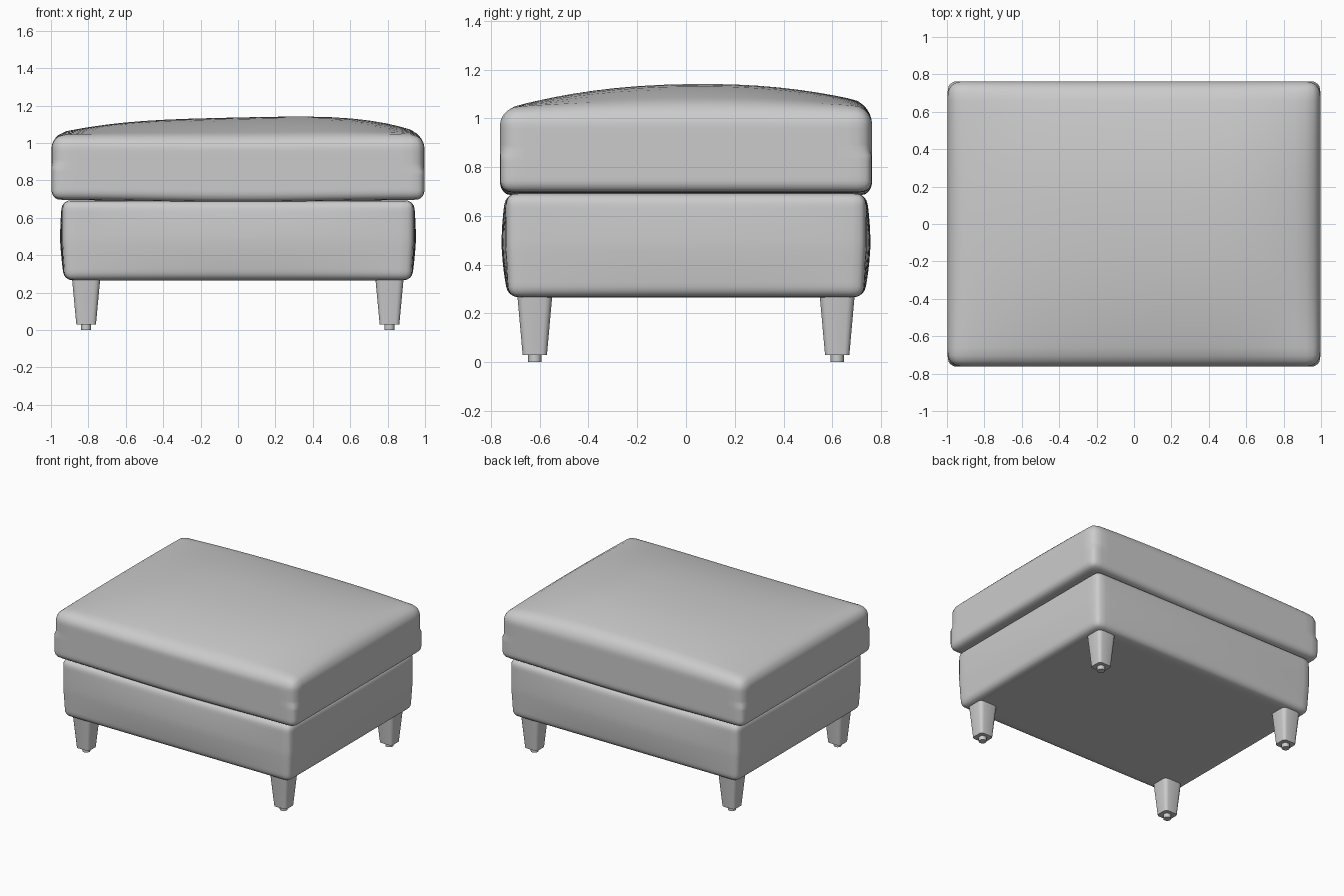
import bpy, bmesh, math
from mathutils import Vector

cube = bpy.data.objects.get("Cube")
if cube:
    bpy.data.objects.remove(cube, do_unlink=True)

grey = bpy.data.materials.new("Soft grey")
grey.use_nodes = True
grey.diffuse_color = (0.6, 0.6, 0.6, 1)
grey.node_tree.nodes["Principled BSDF"].inputs["Base Color"].default_value = (0.6, 0.6, 0.6, 1)


def finish(bm, name, angle):
    """Turn a bmesh into a smooth-shaded object."""
    bmesh.ops.recalc_face_normals(bm, faces=bm.faces)
    mesh = bpy.data.meshes.new(name)
    bm.to_mesh(mesh)
    bm.free()
    mesh.materials.append(grey)
    obj = bpy.data.objects.new(name, mesh)
    bpy.context.collection.objects.link(obj)
    bpy.ops.object.select_all(action='DESELECT')
    obj.select_set(True)
    bpy.context.view_layer.objects.active = obj
    bpy.ops.object.shade_smooth_by_angle(angle=math.radians(angle))
    return obj


def padded_block(name, half, z_mid, r_top, r_bottom, shape):
    """Rounded box with grid lines gathered near its edges, then shaped."""
    bm = bmesh.new()
    bmesh.ops.create_cube(bm, size=2)
    bmesh.ops.subdivide_edges(bm, edges=bm.edges[:], cuts=23, use_grid_fill=True)
    for v in bm.verts:
        p = Vector([math.sin(c * math.pi / 2) * h for c, h in zip(v.co, half)])
        r = r_top if p.z > 0 else r_bottom
        core = Vector([max(r - h, min(h - r, c)) for c, h in zip(p, half)])
        p = core + (p - core).normalized() * r
        v.co = shape(p, p.x / half[0], p.y / half[1], p.z / half[2])
        v.co.z += z_mid
    return finish(bm, name, 60)


def cushion_shape(p, u, v, w):
    # Domed top leaning to the left, with a gentle sag along the lower front
    if w > 0:
        dome = (1 - abs(u) ** 3.5) * (1 - abs(v) ** 2.2)
        p.z += w * w * dome * (0.09 + 0.022 * u)
        p.z += w * w * 0.015 * v * (1 - u * u)
    else:
        p.z -= w * w * 0.012 * (math.cos(u * math.pi) * 0.5 + 0.5)
    return p


def base_shape(p, u, v, w):
    # Sides swell between the corners and narrow slightly at the bottom
    taper = 1 - 0.012 * max(0, -w)
    p.x *= taper * (1 + 0.012 * (1 - v * v) * (1 - w * w))
    p.y *= taper * (1 + 0.025 * (1 - u * u) * (1 - w * w))
    return p


padded_block("seat_cushion", (0.997, 0.763, 0.175), 0.87, 0.075, 0.05, cushion_shape)
padded_block("upholstered_base", (0.94, 0.738, 0.214), 0.479, 0.045, 0.045, base_shape)


def leg(name, x, y):
    # Tapered square post with softened corners
    bm = bmesh.new()
    bmesh.ops.create_cube(bm, size=1)
    upright = [e for e in bm.edges if abs(e.verts[0].co.z - e.verts[1].co.z) > 0.5]
    bmesh.ops.bevel(bm, geom=upright, offset=0.2, segments=3, profile=0.5,
                    affect='EDGES')
    for v in bm.verts:
        top = v.co.z > 0
        width = 0.152 if top else 0.105
        v.co = (x + v.co.x * width, y + v.co.y * width * 0.95, 0.28 if top else 0.03)
    finish(bm, name, 35)

    # Small round glide under the post
    bm = bmesh.new()
    bmesh.ops.create_cone(bm, cap_ends=True, segments=12, radius1=0.027,
                          radius2=0.027, depth=0.035)
    bmesh.ops.translate(bm, verts=bm.verts, vec=(x, y, 0.0175))
    finish(bm, name + "_glide", 35)


for side, x in (("left", 0.81), ("right", -0.812)):
    for end, y in (("front", -0.62), ("back", 0.62)):
        leg(f"{end}_{side}_leg", x, y)
